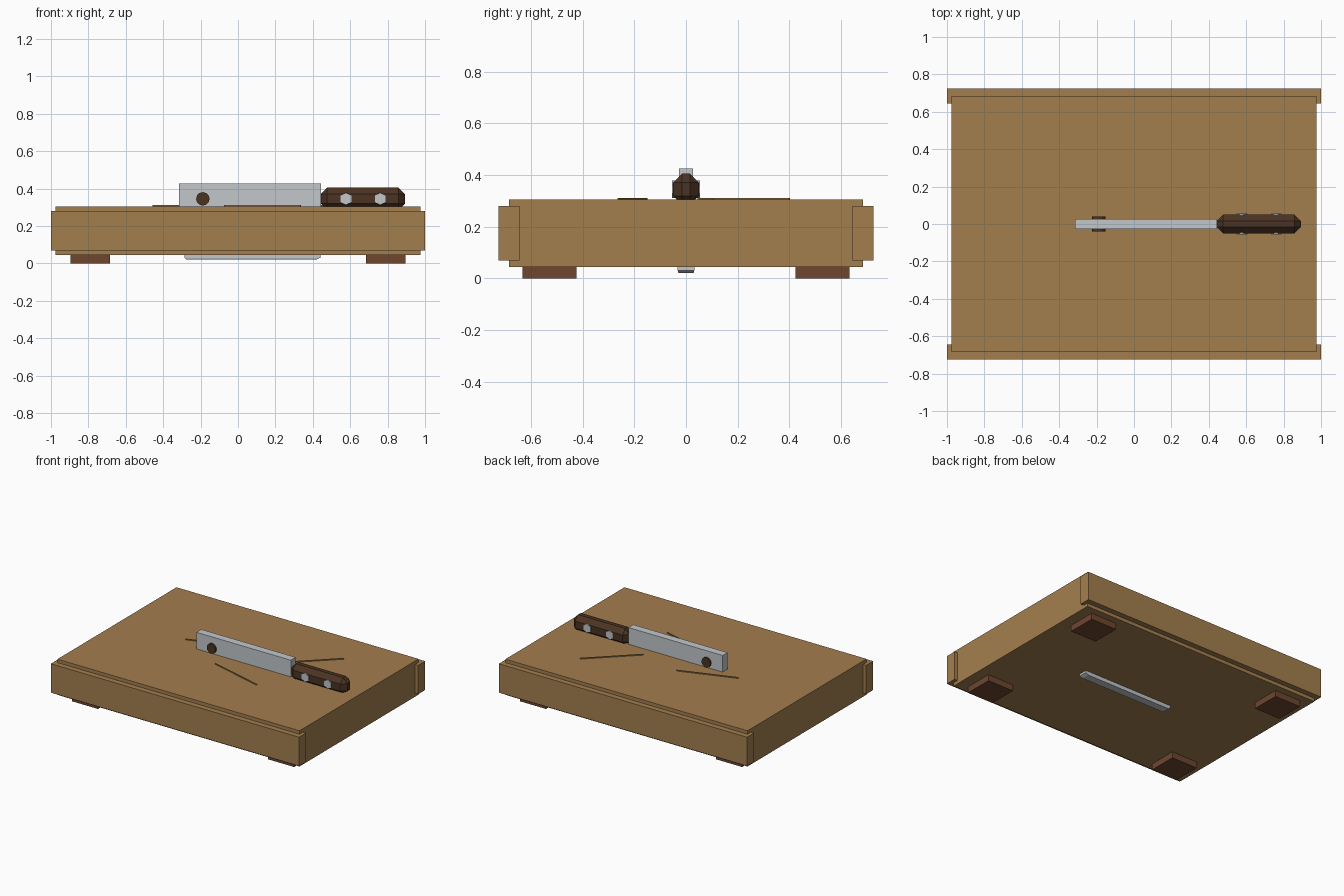
import bpy, bmesh
from math import radians, pi
from mathutils import Matrix

cube = bpy.data.objects.get("Cube")
if cube:
    bpy.data.objects.remove(cube, do_unlink=True)


def material(name, rgb):
    m = bpy.data.materials.new(name)
    m.use_nodes = True
    m.diffuse_color = (*rgb, 1)
    m.node_tree.nodes["Principled BSDF"].inputs["Base Color"].default_value = (*rgb, 1)
    return m


WOOD = material("light_wood", (0.371, 0.209, 0.076))
FOOT = material("red_brown_wood", (0.156, 0.061, 0.03))
STEEL = material("steel", (0.54, 0.57, 0.60))
GRIP = material("dark_wood", (0.07, 0.033, 0.016))


def finish(name, bm, mat):
    bmesh.ops.recalc_face_normals(bm, faces=bm.faces)
    me = bpy.data.meshes.new(name)
    bm.to_mesh(me)
    bm.free()
    me.materials.append(mat)
    ob = bpy.data.objects.new(name, me)
    bpy.context.scene.collection.objects.link(ob)
    return ob


def box(name, lo, hi, mat, bevel=0):
    bm = bmesh.new()
    bmesh.ops.create_cube(bm, size=1)
    for v in bm.verts:
        v.co = [a + (b - a) * (c + 0.5) for a, b, c in zip(lo, hi, v.co)]
    if bevel:
        bmesh.ops.bevel(bm, geom=bm.edges[:], offset=bevel, segments=1, affect='EDGES')
    return finish(name, bm, mat)


def pin(name, x, z, radius, depth, sides, mat):
    """Cylinder lying along y with one corner pointing up."""
    bm = bmesh.new()
    bmesh.ops.create_cone(bm, cap_ends=True, segments=sides, radius1=radius,
                          radius2=radius, depth=depth,
                          matrix=Matrix.Translation((x, 0, z)) @ Matrix.Rotation(pi / 2, 4, 'X'))
    return finish(name, bm, mat)


# Board with a batten along the front and back
box("board", (-0.975, -0.685, 0.045), (0.975, 0.685, 0.305), WOOD)
box("front_batten", (-1, -0.725, 0.07), (1, -0.645, 0.28), WOOD)
box("back_batten", (-1, 0.645, 0.07), (1, 0.725, 0.28), WOOD)

# Four feet
for side, x in (("right", -0.79), ("left", 0.79)):
    for end, y in (("front", -0.528), ("back", 0.528)):
        box(f"{end}_{side}_foot", (x - 0.105, y - 0.105, 0), (x + 0.105, y + 0.105, 0.045), FOOT)

# Blade above the board and its bevelled edge showing underneath
box("blade", (-0.315, -0.028, 0.2), (0.445, 0.028, 0.426), STEEL)
edge = box("blade_edge", (-0.285, -0.032, 0.03), (0.44, 0.032, 0.2), STEEL)
bm = bmesh.new()
bm.from_mesh(edge.data)
bm.faces.ensure_lookup_table()
bottom = min(bm.faces, key=lambda f: f.calc_center_median().z)
for v in bmesh.ops.extrude_discrete_faces(bm, faces=[bottom])["faces"][0].verts:
    v.co.x += 0.01 if v.co.x < 0 else -0.023
    v.co.y *= 0.9
    v.co.z = 0.02
bm.to_mesh(edge.data)
bm.free()

# Hole through the blade, handle and its rivets
pin("blade_hole", -0.188, 0.345, 0.036, 0.08, 12, GRIP)
box("handle", (0.443, -0.05, 0.285), (0.892, 0.05, 0.405), GRIP, bevel=0.034)
for i, x in enumerate((0.577, 0.76)):
    pin(f"rivet_{i + 1}", x, 0.345, 0.033, 0.11, 6, STEEL)

# Thin cut marks on the board
for i, (x, y, angle) in enumerate(((0.13, -0.207, -15), (0.42, 0.255, 43.5), (-0.257, 0.117, 19))):
    mark = box(f"cut_mark_{i + 1}", (-0.212, -0.003, 0), (0.212, 0.003, 0.008), WOOD)
    mark.location = (x, y, 0.304)
    mark.rotation_euler.z = radians(angle)
